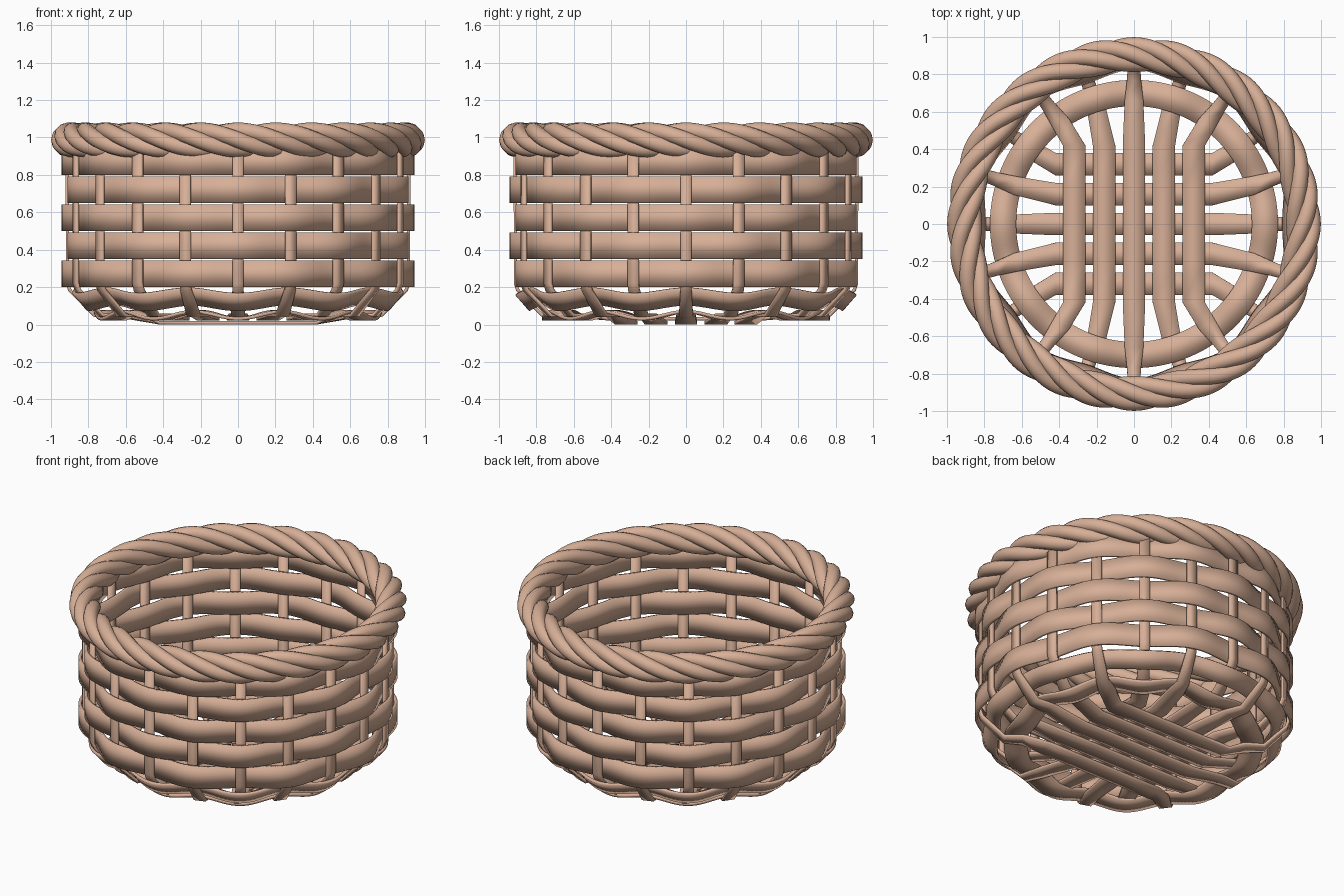
import bpy
import math
from mathutils import Vector

cube = bpy.data.objects.get("Cube")
if cube:
    bpy.data.objects.remove(cube, do_unlink=True)

# One wicker colour
wicker = bpy.data.materials.new("tan_wicker")
wicker.use_nodes = True
colour = (0.68, 0.43, 0.31, 1)
wicker.diffuse_color = colour
bsdf = next(n for n in wicker.node_tree.nodes if n.type == 'BSDF_PRINCIPLED')
bsdf.inputs["Base Color"].default_value = colour
bsdf.inputs["Roughness"].default_value = 0.8

SPOKES = 20
STEP = 2 * math.pi / SPOKES
WALL = 0.912
THICK = 0.018


def make_mesh(name, verts, faces, thickness=0):
    mesh = bpy.data.meshes.new(name)
    mesh.from_pydata(verts, [], faces)
    mesh.materials.append(wicker)
    obj = bpy.data.objects.new(name, mesh)
    bpy.context.collection.objects.link(obj)
    if thickness:
        solid = obj.modifiers.new("thickness", 'SOLIDIFY')
        solid.thickness = thickness
        solid.offset = 0
    bpy.ops.object.select_all(action='DESELECT')
    obj.select_set(True)
    bpy.context.view_layer.objects.active = obj
    bpy.ops.object.shade_smooth_by_angle(angle=math.radians(40))
    return obj


# Stakes: each strip crosses the base, fans out and climbs both walls
def stake(name, i, base_z, swap):
    a = i * STEP
    offset = i * 0.16
    radial = Vector((math.sin(a), math.cos(a), 0))
    across = Vector((math.cos(a), -math.sin(a), 0))
    half = []
    for along in (0.2, 0.42):
        half.append((Vector((offset, along, base_z)), Vector((1, 0, 0)), 0.12))
    for r, z, width in ((0.66, 0.05, 0.1), (0.77, 0.05, 0.075),
                        (0.9, 0.185, 0.06), (WALL, 0.22, 0.06), (WALL, 0.97, 0.06)):
        half.append((radial * r + Vector((0, 0, z)), across, width))
    flip = Vector((1, -1, 1))
    path = [(p * flip, d * flip, w) for p, d, w in reversed(half)] + half
    verts = []
    for p, d, w in path:
        for side in (-0.5, 0.5):
            v = p + d * w * side
            verts.append((v.y, v.x, v.z) if swap else tuple(v))
    faces = [(2 * j, 2 * j + 1, 2 * j + 3, 2 * j + 2) for j in range(len(path) - 1)]
    make_mesh(name, verts, faces, THICK)


for i in range(-2, 3):
    stake(f"lengthwise_stake_{i + 3}", i, 0.031, False)
    stake(f"crosswise_stake_{i + 3}", i, 0.009, True)


# Weavers: ribbons waving in and out of the stakes
def weaver(name, inner, outer, sign, amp=0.022, steps=200):
    (r0, z0), (r1, z1) = inner, outer
    length = math.hypot(r1 - r0, z1 - z0)
    nr, nz = (z1 - z0) / length, -(r1 - r0) / length
    verts = []
    for j in range(steps):
        a = 2 * math.pi * j / steps
        push = sign * amp * math.cos(a * SPOKES / 2)
        for r, z in (inner, outer):
            rr = r + nr * push
            verts.append((rr * math.sin(a), rr * math.cos(a), z + nz * push))
    n = 2 * steps
    faces = [(2 * j, 2 * j + 1, (2 * j + 3) % n, (2 * j + 2) % n) for j in range(steps)]
    make_mesh(name, verts, faces, THICK)


weaver("base_weaver", (0.63, 0.05), (0.77, 0.05), 1, 0.019)
weaver("slanted_weaver", (0.815, 0.092), (0.89, 0.178), 1)
for row in range(5):
    z = 0.2 + row * 0.15
    weaver(f"wall_weaver_{row + 1}", (WALL, z), (WALL, z + 0.142), 1 if row % 2 else -1)


# Rim: strands twisted into a rope
def rope_strand(name, phase, turns=7, steps=224, sides=12):
    big, centre_z, twist, thick = 0.906, 0.987, 0.05, 0.043

    def centre(t):
        phi = phase - turns * t
        r = big + twist * math.cos(phi)
        return Vector((r * math.cos(t), r * math.sin(t), centre_z + twist * math.sin(phi)))

    verts = []
    for j in range(steps):
        t = 2 * math.pi * j / steps
        tangent = (centre(t + 0.001) - centre(t - 0.001)).normalized()
        u = tangent.cross(Vector((0, 0, 1))).normalized()
        v = u.cross(tangent)
        for s in range(sides):
            b = 2 * math.pi * s / sides
            verts.append(centre(t) + (u * math.cos(b) + v * math.sin(b)) * thick)
    faces = []
    for j in range(steps):
        k = (j + 1) % steps
        for s in range(sides):
            q = (s + 1) % sides
            faces.append((j * sides + s, j * sides + q, k * sides + q, k * sides + s))
    obj = make_mesh(name, verts, faces)
    # Turn the tube's faces outward if needed
    face = obj.data.polygons[0]
    if face.normal.dot(face.center - centre(math.pi / steps)) < 0:
        obj.data.flip_normals()


for n in range(4):
    rope_strand(f"rim_strand_{n + 1}", n * math.pi / 2)
